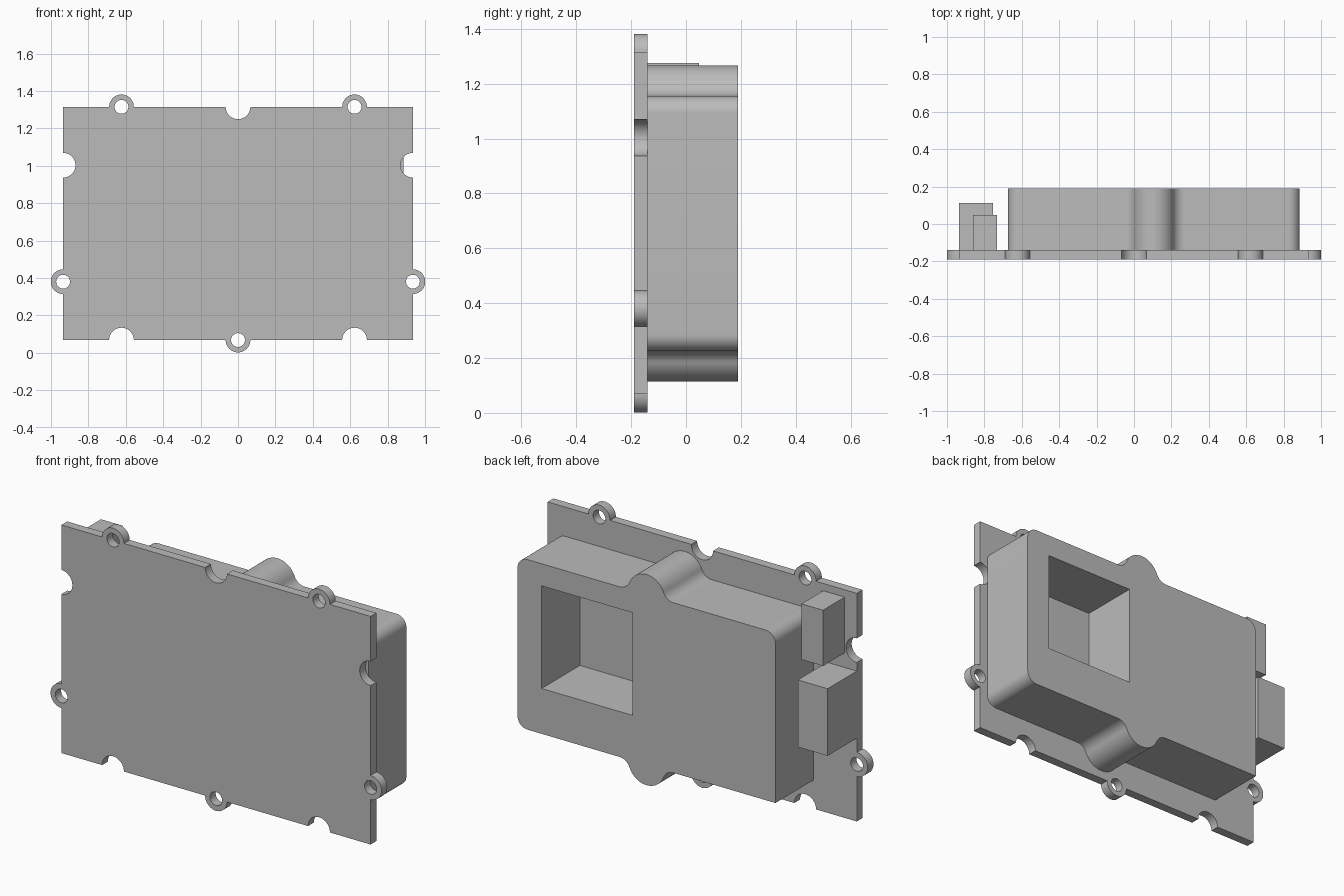
import bpy, bmesh
from math import sin, cos, pi, atan, sqrt, radians
from mathutils import Matrix

cube = bpy.data.objects.get("Cube")
if cube:
    bpy.data.objects.remove(cube, do_unlink=True)

grey = bpy.data.materials.new("plain_grey")
grey.use_nodes = True
grey.diffuse_color = (0.5, 0.5, 0.5, 1)
grey.node_tree.nodes["Principled BSDF"].inputs["Base Color"].default_value = (0.5, 0.5, 0.5, 1)

FRONT, PLATE_BACK, BACK = -0.19, -0.14, 0.19


def arc(cx, cz, r, a0, a1, n=20):
    return [(cx + r * cos(a0 + (a1 - a0) * i / n), cz + r * sin(a0 + (a1 - a0) * i / n))
            for i in range(n + 1)]


def rect(x0, x1, z0, z1):
    return [(x0, z0), (x1, z0), (x1, z1), (x0, z1)]


def finish(obj, mesh):
    mesh.materials.clear()
    mesh.materials.append(grey)
    bpy.ops.object.select_all(action="DESELECT")
    obj.select_set(True)
    bpy.context.view_layer.objects.active = obj
    bpy.ops.object.shade_smooth_by_angle(angle=radians(30))


def extrude_profile(name, loops, y0, y1):
    """Fill x-z loops (later ones become holes) and give them depth along y."""
    curve = bpy.data.curves.new(name + "_profile", "CURVE")
    curve.dimensions = "2D"
    curve.fill_mode = "BOTH"
    curve.extrude = (y1 - y0) / 2
    for loop in loops:
        spline = curve.splines.new("POLY")
        spline.points.add(len(loop) - 1)
        for point, (x, z) in zip(spline.points, loop):
            point.co = (x, z, 0, 1)
        spline.use_cyclic_u = True
    helper = bpy.data.objects.new(name + "_profile", curve)
    bpy.context.collection.objects.link(helper)
    bpy.context.view_layer.update()
    graph = bpy.context.evaluated_depsgraph_get()
    mesh = bpy.data.meshes.new_from_object(helper.evaluated_get(graph))
    bpy.data.objects.remove(helper, do_unlink=True)
    mesh.transform(Matrix.Translation((0, (y0 + y1) / 2, 0)) @ Matrix.Rotation(pi / 2, 4, "X"))
    bm = bmesh.new()
    bm.from_mesh(mesh)
    bmesh.ops.remove_doubles(bm, verts=bm.verts, dist=0.0005)
    bmesh.ops.recalc_face_normals(bm, faces=bm.faces)
    bm.to_mesh(mesh)
    bm.free()
    mesh.name = name
    obj = bpy.data.objects.new(name, mesh)
    bpy.context.collection.objects.link(obj)
    finish(obj, mesh)
    return obj


# Mounting plate: border walked anticlockwise with round tabs and notches
W, Z0, Z1 = 0.935, 0.068, 1.315
TAB, HOLE = 0.066, 0.037
holes = []


def tab(x, z, d):
    holes.append(arc(x, z, HOLE, 0, 2 * pi, 32)[:-1])
    return arc(x, z, TAB, d + pi, d + 2 * pi)


def notch(x, z, d):
    return arc(x, z, TAB, d + pi, d)


SIDE, TAB_Z, NOTCH_Z = 0.623, 0.38, 1.003
border = [(-W, Z0)]
border += notch(-SIDE, Z0, 0) + tab(0, Z0, 0) + notch(SIDE, Z0, 0)
border += [(W, Z0)] + tab(W, TAB_Z, pi / 2) + notch(W, NOTCH_Z, pi / 2)
border += [(W, Z1)] + tab(SIDE, Z1, pi) + notch(0, Z1, pi) + tab(-SIDE, Z1, pi)
border += [(-W, Z1)] + notch(-W, NOTCH_Z, -pi / 2) + tab(-W, TAB_Z, -pi / 2)
extrude_profile("mounting_plate", [border] + holes, FRONT, PLATE_BACK)

# Housing: rounded block with a filleted bump above and below and a window
L, R, B, T, CORNER = -0.674, 0.886, 0.225, 1.155, 0.06
BUMP, FILLET, BUMP_X = 0.111, 0.065, 0.106


def bump(z, k):
    h = sqrt((BUMP + FILLET) ** 2 - FILLET ** 2)
    t = atan(FILLET / h)
    path = arc(-h, FILLET, FILLET, -pi / 2, -t, 10)
    path += arc(0, 0, BUMP, pi - t, t, 24)[1:]
    path += arc(h, FILLET, FILLET, pi + t, 1.5 * pi, 10)[1:]
    return [(BUMP_X + k * s, z - k * u) for s, u in path]


shell = [(L, B)] + bump(B, 1)
shell += arc(R - CORNER, B + CORNER, CORNER, -pi / 2, 0, 12)
shell += arc(R - CORNER, T - CORNER, CORNER, 0, pi / 2, 12)
shell += bump(T, -1)
shell += arc(L + CORNER, T - CORNER, CORNER, pi / 2, pi, 12)
window = rect(0.19, 0.74, 0.473, 1.034)
extrude_profile("housing", [shell, window], PLATE_BACK, BACK)

# Two connector blocks beside the housing
extrude_profile("upper_connector", [rect(-0.862, -0.732, 0.97, 1.275)], PLATE_BACK, 0.047)
extrude_profile("lower_connector", [rect(-W, -0.755, 0.523, 0.89)], PLATE_BACK, 0.112)
